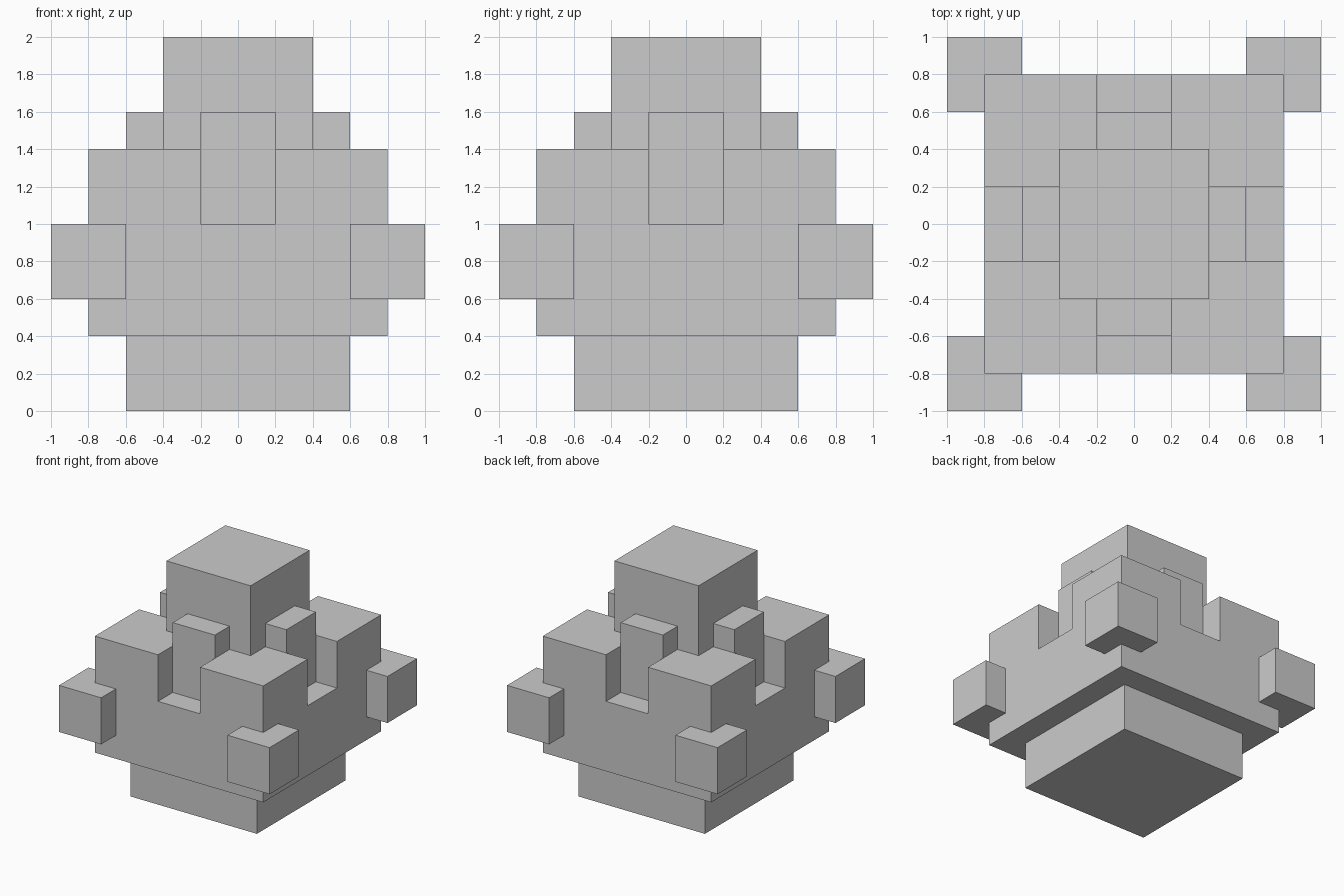
import bpy, bmesh
from mathutils import Matrix, Vector

if "Cube" in bpy.data.objects:
    bpy.data.objects.remove(bpy.data.objects["Cube"])


def boxes(name, lo, hi, turns=1):
    """One object holding a box, repeated in quarter turns about z."""
    lo, hi = Vector(lo), Vector(hi)
    bm = bmesh.new()
    for i in range(turns):
        mat = (Matrix.Rotation(i * 1.5707963267948966, 4, 'Z')
               @ Matrix.Translation((lo + hi) / 2)
               @ Matrix.Diagonal((*(hi - lo), 1)))
        bmesh.ops.create_cube(bm, size=1, matrix=mat)
    mesh = bpy.data.meshes.new(name)
    bm.to_mesh(mesh)
    bm.free()
    obj = bpy.data.objects.new(name, mesh)
    bpy.context.collection.objects.link(obj)
    return obj


# Stepped core
boxes("base", (-0.6, -0.6, 0), (0.6, 0.6, 0.4))
body = boxes("body", (-0.8, -0.8, 0.4), (0.8, 0.8, 1.4))
boxes("top_block", (-0.4, -0.4, 1.4), (0.4, 0.4, 2.0))

# Notch in the middle of each side of the body
cutter = boxes("notch_cutter", (-0.2, -1.0, 1.0), (0.2, -0.4, 1.7), turns=4)
cutter.hide_render = True
cutter.hide_viewport = True
cut = body.modifiers.new("notches", 'BOOLEAN')
cut.operation = 'DIFFERENCE'
cut.solver = 'EXACT'
cut.object = cutter

# Posts standing at the back of the notches
boxes("side_posts", (-0.2, -0.6, 1.0), (0.2, -0.4, 1.6), turns=4)

# Small cubes on the body corners
boxes("corner_cubes", (0.6, -1.0, 0.6), (1.0, -0.6, 1.0), turns=4)
